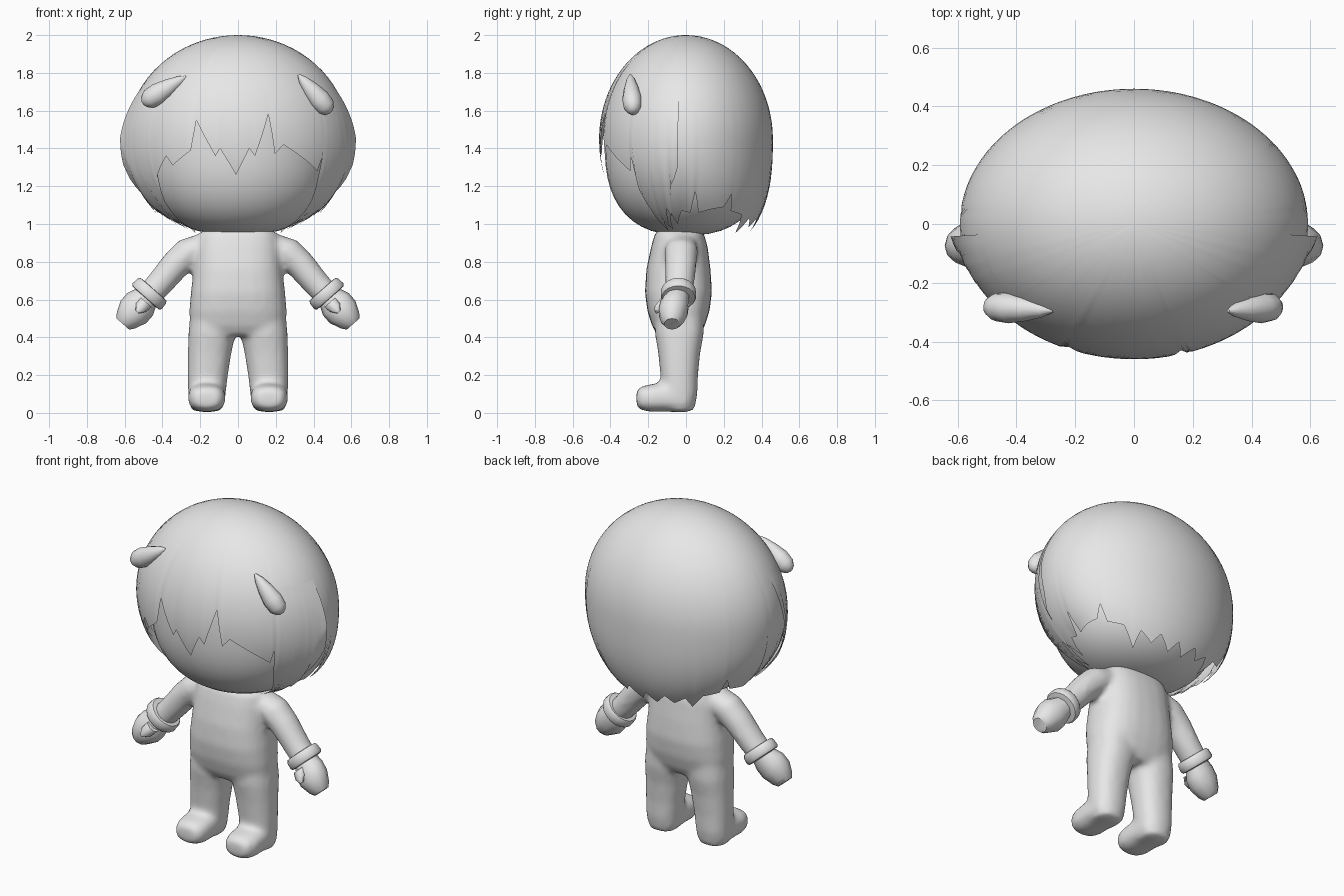
import bpy, bmesh, math
from mathutils import Vector, Matrix

if "Cube" in bpy.data.objects:
    bpy.data.objects.remove(bpy.data.objects["Cube"])

grey = bpy.data.materials.new("plain_grey")
grey.diffuse_color = (0.8, 0.8, 0.8, 1)
grey.use_nodes = True
grey.node_tree.nodes["Principled BSDF"].inputs["Base Color"].default_value = grey.diffuse_color


def finish(name, bm, angle=50):
    bmesh.ops.remove_doubles(bm, verts=bm.verts, dist=0.0004)
    bmesh.ops.recalc_face_normals(bm, faces=bm.faces)
    me = bpy.data.meshes.new(name)
    bm.to_mesh(me)
    bm.free()
    me.materials.append(grey)
    ob = bpy.data.objects.new(name, me)
    bpy.context.collection.objects.link(ob)
    bpy.ops.object.select_all(action='DESELECT')
    ob.select_set(True)
    bpy.context.view_layer.objects.active = ob
    bpy.ops.object.shade_smooth_by_angle(angle=math.radians(angle))
    return ob


def loft(bm, rings, u, v, n=16, p=2.0):
    """Skin closed superellipse rings given as (centre, radius_u, radius_v)."""
    u, v = Vector(u).normalized(), Vector(v).normalized()
    rows = []
    for c, a, b in rings:
        row = []
        for i in range(n):
            t = 2 * math.pi * i / n
            cs, sn = math.cos(t), math.sin(t)
            x = math.copysign(abs(cs) ** (2 / p), cs) * a
            y = math.copysign(abs(sn) ** (2 / p), sn) * b
            row.append(bm.verts.new(Vector(c) + u * x + v * y))
        rows.append(row)
    for r, s in zip(rows, rows[1:]):
        for i in range(n):
            j = (i + 1) % n
            bm.faces.new((r[i], r[j], s[j], s[i]))
    bm.faces.new(rows[0])
    bm.faces.new(rows[-1])


X, Y, Z = (1, 0, 0), (0, 1, 0), (0, 0, 1)

# Body: torso, arms, legs and feet fused into one soft skin
bm = bmesh.new()
loft(bm, [((0, -.035, .98), .15, .10), ((0, -.035, .95), .21, .13),
          ((0, -.035, .88), .225, .15), ((0, -.04, .76), .235, .17),
          ((0, -.04, .64), .25, .178), ((0, -.04, .54), .258, .165),
          ((0, -.04, .46), .255, .14), ((0, -.04, .41), .22, .11)], X, Y, 24, 2.5)
for s in (-1, 1):
    loft(bm, [((s * .128, -.035, .52), .125, .13), ((s * .138, -.035, .42), .125, .13),
              ((s * .15, -.036, .32), .116, .112), ((s * .16, -.036, .2), .107, .1),
              ((s * .165, -.036, .1), .1, .097), ((s * .165, -.036, .012), .08, .08)], X, Y, 20, 2.3)
    loft(bm, [((s * .165, .035, .075), .07, .055), ((s * .165, 0, .08), .096, .078),
              ((s * .165, -.11, .085), .1, .08), ((s * .165, -.19, .078), .1, .073),
              ((s * .165, -.24, .078), .085, .062), ((s * .165, -.262, .075), .06, .04)], X, Z, 16, 2.5)
    side = (s * .75, 0, .66)
    loft(bm, [((s * .16, -.025, .90), .07, .08), ((s * .25, -.025, .855), .088, .09),
              ((s * .33, -.028, .785), .079, .084), ((s * .41, -.033, .69), .073, .078),
              ((s * .47, -.04, .625), .07, .074)], side, Y, 16)
body = finish("body", bm, 80)
m = body.modifiers.new("fuse", 'REMESH')
m.mode, m.voxel_size, m.use_smooth_shade = 'VOXEL', .016, True
m = body.modifiers.new("soften", 'SMOOTH')
m.factor, m.iterations = .5, 7

# Cuffs and mitten hands
for s, label in ((-1, "left"), (1, "right")):
    side = Vector((s * .75, 0, .66))
    axis = Vector((s * .66, 0, -.75))
    c = Vector((s * .468, -.04, .632))
    bm = bmesh.new()
    loft(bm, [(c + axis * d, r, r * .92) for d, r in
              ((-.032, .07), (-.03, .092), (-.018, .1), (.018, .103), (.03, .096), (.034, .065))],
         side, Y, 18)
    finish(label + "_cuff", bm, 45)
    bm = bmesh.new()
    loft(bm, [(c + axis * .02 + Vector((0, -.005, 0)), .066, .066),
              (c + axis * .075 + Vector((0, -.02, 0)), .09, .078),
              (c + axis * .13 + Vector((0, -.028, 0)), .09, .08),
              (c + axis * .19 + Vector((0, -.032, 0)), .064, .062),
              (c + axis * .215 + Vector((0, -.034, 0)), .045, .042)], side, Y, 10)
    # thumb
    t = c + axis * .06 + Vector((-s * .02, -.07, 0))
    loft(bm, [(t, .04, .035), (t + axis * .04 + Vector((0, -.03, 0)), .034, .028),
              (t + axis * .07 + Vector((0, -.045, 0)), .012, .01)], side, Y, 8)
    finish(label + "_hand", bm, 50)

# Head: rounded superellipsoid
bm = bmesh.new()
rings = []
for i in range(25):
    a = .06 + (math.pi - .12) * i / 24
    k = abs(math.cos(a))
    r = (1 - k ** 2.5) ** .4
    rings.append(((0, 0, 1.42 + .48 * math.cos(a)), .5 * r, .43 * r))
loft(bm, rings, X, Y, 40)
finish("head", bm, 60)

# Hair surface: dome above, fuller toward the nape below
MID = 1.45


def low(phi):
    w = max(0, -math.cos(phi))
    return .53 + .09 * w, 2.1 + .5 * w


def radius(phi, k):
    p = 2 if k > 0 else low(phi)[1]
    return max(0, 1 - abs(k) ** p) ** (1 / p)


def polar(phi, z):
    h = .55 if z > MID else low(phi)[0]
    return math.acos(max(-1, min(1, (z - MID) / h)))


def hair(name, keys, top, flare, rows=24):
    """Sheet from height top down to a jagged hem of (degrees, z) keys."""
    cols = []
    for (a0, z0), (a1, z1) in zip(keys, keys[1:]):
        n = max(1, math.ceil((a1 - a0) / 3))
        cols += [(a0 + (a1 - a0) * i / n, z0 + (z1 - z0) * i / n) for i in range(n)]
    cols.append(keys[-1])
    bm = bmesh.new()
    grid = []
    for deg, ze in cols:
        phi = math.radians(deg)
        start, end = polar(phi, top), polar(phi, ze)
        line = []
        for i in range(rows + 1):
            f = i / rows
            a = start + (end - start) * f
            k = math.cos(a)
            z = MID + (.55 if k > 0 else low(phi)[0]) * k
            r = radius(phi, k) * flare(deg, f)
            line.append(bm.verts.new((.592 * r * math.sin(phi), -.46 * r * math.cos(phi), z)))
        grid.append(line)
    for p, q in zip(grid, grid[1:]):
        for i in range(rows):
            bm.faces.new((p[i], q[i], q[i + 1], p[i + 1]))
    return finish(name, bm, 60)


# Main hair: uneven fringe in front, ragged hem behind
fringe = [(-.43, 1.24), (-.38, 1.36), (-.345, 1.31), (-.25, 1.39), (-.22, 1.55), (-.17, 1.45),
          (-.12, 1.36), (-.095, 1.40), (-.01, 1.26), (.06, 1.40), (.09, 1.36), (.16, 1.58),
          (.195, 1.37), (.24, 1.42), (.38, 1.32), (.42, 1.28)]
front = []
for x, z in fringe:
    r = radius(0, (z - MID) / (.55 if z > MID else .53))
    front.append((math.degrees(math.asin(x / (.592 * r))), z))
hem = [(50, 1.36), (52, 1.18), (57, 1.06), (62, .97), (66, 1.02), (71, .97), (75, 1.06),
       (80, 1.0), (86, 1.07), (94, 1.06), (97, 1.17), (101, 1.06), (112, 1.08), (121, 1.09),
       (125, 1.16), (128, 1.07), (140, 1.05), (146, .95), (152, 1.03), (160, .98),
       (166, 1.03), (174, .96), (180, 1.02)]
back_left = [(-a, z) for a, z in reversed(hem)]
hair("main_hair", back_left + front + hem, 2.0, lambda d, f: 1.0, 28)

# Side locks lifting away from the head toward their rear edge
lock = [(54, 1.16), (58, 1.04), (62, .96), (65, 1.03), (69, .98), (73, 1.08),
        (76, 1.04), (79, 1.2), (82, 1.24), (85, 1.31)]


def lift(d, f):
    return 1.0 + .055 * max(0, (abs(d) - 54) / 31) ** 1.3 * min(1, f * 1.6) + .004 * f


hair("right_side_lock", lock, 1.71, lift, 16)
hair("left_side_lock", [(-a, z) for a, z in reversed(lock)], 1.71, lift, 16)

# Small ears, slightly uneven: from inner top to outer tip
for label, a, b in (("left_ear", (-.275, -.295, 1.78), (-.505, -.28, 1.64)),
                    ("right_ear", (.32, -.295, 1.79), (.49, -.28, 1.59))):
    a, b = Vector(a), Vector(b)
    d = (b - a).normalized()
    side = d.cross(Vector(Y))
    bm = bmesh.new()
    loft(bm, [(a.lerp(b, t), w, w * .92) for t, w in
              ((0, .006), (.15, .026), (.4, .045), (.65, .057), (.85, .052), (.96, .032), (1, .012))],
         side, d.cross(side), 12)
    finish(label, bm, 60)
